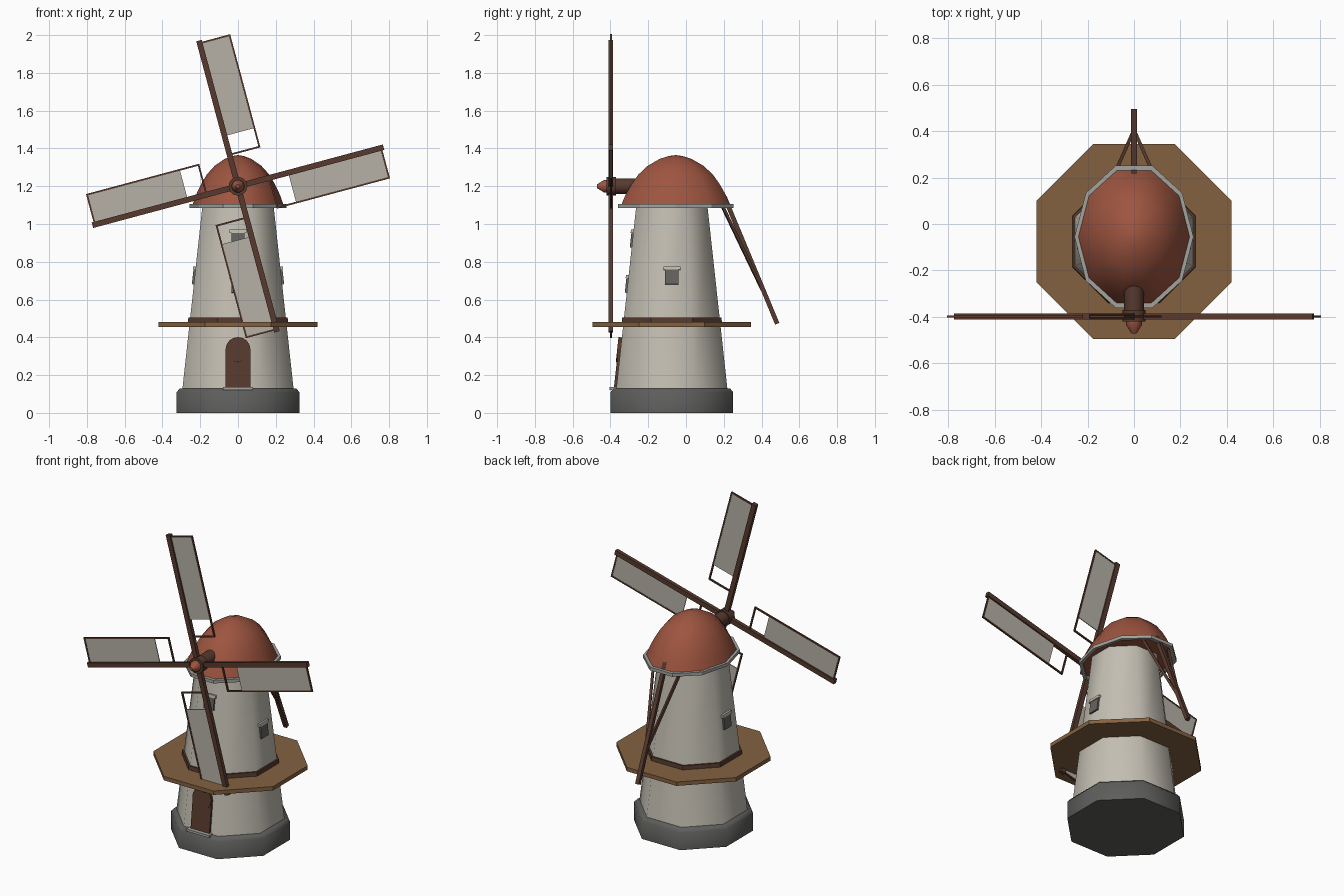
import bpy, bmesh
from math import cos, sin, pi, radians, atan
from mathutils import Matrix, Vector

if "Cube" in bpy.data.objects:
    bpy.data.objects.remove(bpy.data.objects["Cube"], do_unlink=True)


def material(name, *rgb):
    m = bpy.data.materials.new(name)
    m.use_nodes = True
    m.diffuse_color = (*rgb, 1)
    m.node_tree.nodes["Principled BSDF"].inputs["Base Color"].default_value = (*rgb, 1)
    return m


PLASTER = material("plaster", 0.55, 0.52, 0.45)
STONE = material("dark stone", 0.11, 0.11, 0.105)
ROOF = material("red roof", 0.34, 0.09, 0.05)
DECK = material("deck planks", 0.23, 0.12, 0.052)
WOOD = material("dark wood", 0.095, 0.042, 0.027)
CANVAS = material("canvas", 0.47, 0.44, 0.39)
GLASS = material("window grey", 0.13, 0.125, 0.115)
TRIM = material("pale trim", 0.36, 0.36, 0.34)

CENTRE_Y = -0.075
OCT = 1 / cos(pi / 8)          # apothem to corner radius


def finish(name, bm, mat, matrix=Matrix(), smooth=None):
    bmesh.ops.recalc_face_normals(bm, faces=bm.faces)
    me = bpy.data.meshes.new(name)
    bm.to_mesh(me)
    bm.free()
    me.materials.append(mat)
    ob = bpy.data.objects.new(name, me)
    ob.matrix_world = matrix
    bpy.context.collection.objects.link(ob)
    if smooth:
        bpy.ops.object.select_all(action='DESELECT')
        ob.select_set(True)
        bpy.context.view_layer.objects.active = ob
        bpy.ops.object.shade_smooth_by_angle(angle=radians(smooth))
    return ob


def lathe(name, profile, sides, mat, matrix, phase=0.0, stretch=1.0, smooth=None, ring=False):
    """Turn (radius, height) points about local z; ring joins last to first."""
    bm = bmesh.new()
    loops = []
    for r, z in profile:
        angles = [phase + 2 * pi * i / sides for i in range(sides)]
        loops.append([bm.verts.new((r * cos(a), r * stretch * sin(a), z)) for a in angles])
    pairs = list(zip(loops, loops[1:]))
    if ring:
        pairs.append((loops[-1], loops[0]))
    else:
        bm.faces.new(loops[0])
        bm.faces.new(loops[-1])
    for a, b in pairs:
        for i in range(sides):
            j = (i + 1) % sides
            bm.faces.new((a[i], a[j], b[j], b[i]))
    return finish(name, bm, mat, matrix, smooth)


def octagon(name, profile, mat, smooth=None):
    return lathe(name, [(r * OCT, z) for r, z in profile], 8, mat,
                 Matrix.Translation((0, CENTRE_Y, 0)), pi / 8, smooth=smooth)


def box(name, lo, hi, mat, matrix=Matrix()):
    bm = bmesh.new()
    lo, hi = Vector(lo), Vector(hi)
    size = hi - lo
    bmesh.ops.create_cube(bm, size=1, matrix=Matrix.Translation((lo + hi) / 2) @ Matrix.Diagonal((*size, 1)))
    return finish(name, bm, mat, matrix)


def pole(name, a, b, width, mat):
    a, b = Vector(a), Vector(b)
    turn = (b - a).to_track_quat('Z', 'X').to_matrix().to_4x4()
    h = width / 2
    return box(name, (-h, -h, 0), (h, h, (b - a).length), mat, Matrix.Translation(a) @ turn)


# Tower body, footing and gallery
BOTTOM, TOP = 0.13, 1.1
WIDE, NARROW = 0.295, 0.188


def wall(z):
    return WIDE + (NARROW - WIDE) * (z - BOTTOM) / (TOP - BOTTOM)


octagon("footing", [(0.325, 0), (0.325, 0.11), (0.308, BOTTOM)], STONE, 50)
octagon("tower", [(WIDE, BOTTOM - 0.01), (NARROW, TOP)], PLASTER, 50)
octagon("gallery_deck", [(0.42, 0.455), (0.42, 0.48)], DECK)
octagon("gallery_skirting", [(0.265, 0.48), (0.263, 0.505)], WOOD)

# Cap: stretched ten-sided dome and its rim
cap = Matrix.Translation((0, -0.055, 0))
STRETCH = 1.255
lathe("roof_dome", [(0.242, 1.098), (0.222, 1.155), (0.196, 1.21), (0.165, 1.262),
                    (0.124, 1.308), (0.07, 1.345), (0.03, 1.36), (0.005, 1.364)],
      10, ROOF, cap, stretch=STRETCH, smooth=50)
lathe("roof_rim", [(0.236, 1.086), (0.256, 1.086), (0.256, 1.106), (0.236, 1.106)],
      10, TRIM, cap, stretch=STRETCH, ring=True)


# Fittings that lean with the wall
def on_wall(turn, z):
    lean = atan((WIDE - NARROW) / (TOP - BOTTOM))
    return (Matrix.Translation((0, CENTRE_Y, 0)) @ Matrix.Rotation(radians(turn), 4, 'Z')
            @ Matrix.Translation((0, -wall(z), z)) @ Matrix.Rotation(-lean, 4, 'X'))


for side, turn, z in (("front_upper", 0, 0.92), ("front_lower", 0, 0.68),
                      ("left", 90, 0.725), ("right", -90, 0.725)):
    place = on_wall(turn, z)
    box(side + "_window", (-0.035, -0.01, -0.045), (0.035, 0.01, 0.04), GLASS, place)
    box(side + "_window_lintel", (-0.045, -0.014, 0.032), (0.045, 0.01, 0.05), PLASTER, place)

door_place = on_wall(0, BOTTOM)
box("door", (-0.066, -0.012, 0), (0.066, 0.015, 0.205), WOOD, door_place)
lathe("door_arch", [(0.066, -0.015), (0.066, 0.017)], 16, WOOD,
      door_place @ Matrix.Translation((0, 0, 0.205)) @ Matrix.Rotation(pi / 2, 4, 'X'))
box("door_step", (-0.08, -0.405, 0.122), (0.08, -0.35, 0.137), TRIM)

# Windshaft, hub and nose along the front axis
HUB_Z = 1.2
axle = Matrix.Translation((0, 0, HUB_Z)) @ Matrix.Rotation(pi / 2, 4, 'X')
lathe("windshaft", [(0.042, 0.2), (0.042, 0.375)], 12, WOOD, axle, smooth=40)
lathe("hub", [(0.05, 0.37), (0.05, 0.42)], 12, WOOD, axle, smooth=40)
lathe("hub_nose", [(0.034, 0.415), (0.034, 0.435), (0.01, 0.472)], 10, ROOF, axle, smooth=40)

# Four sails, each a spar with a light frame and a canvas
for n in range(4):
    spin = Matrix.Translation((0, -0.398, HUB_Z)) @ Matrix.Rotation(-radians(15 + 90 * n), 4, 'Y')
    tag = "sail_%d_" % (n + 1)
    box(tag + "spar", (0, -0.012, -0.015), (0.798, 0.012, 0.015), WOOD, spin)
    box(tag + "inner_rod", (0.168, -0.005, -0.168), (0.177, 0.005, 0), WOOD, spin)
    box(tag + "outer_rod", (0.779, -0.005, -0.168), (0.788, 0.005, 0), WOOD, spin)
    box(tag + "edge_rod", (0.168, -0.005, -0.168), (0.788, 0.005, -0.159), WOOD, spin)
    box(tag + "canvas", (0.275, -0.002, -0.16), (0.78, 0.003, -0.01), CANVAS, spin)

# Tail pole and its braces
pole("tail_pole", (0, 0.205, 1.14), (0, 0.483, 0.472), 0.024, WOOD)
for side, s in (("left", 1), ("right", -1)):
    pole(side + "_tail_brace", (s * 0.095, 0.19, 1.1), (0, 0.405, 0.65), 0.015, WOOD)
